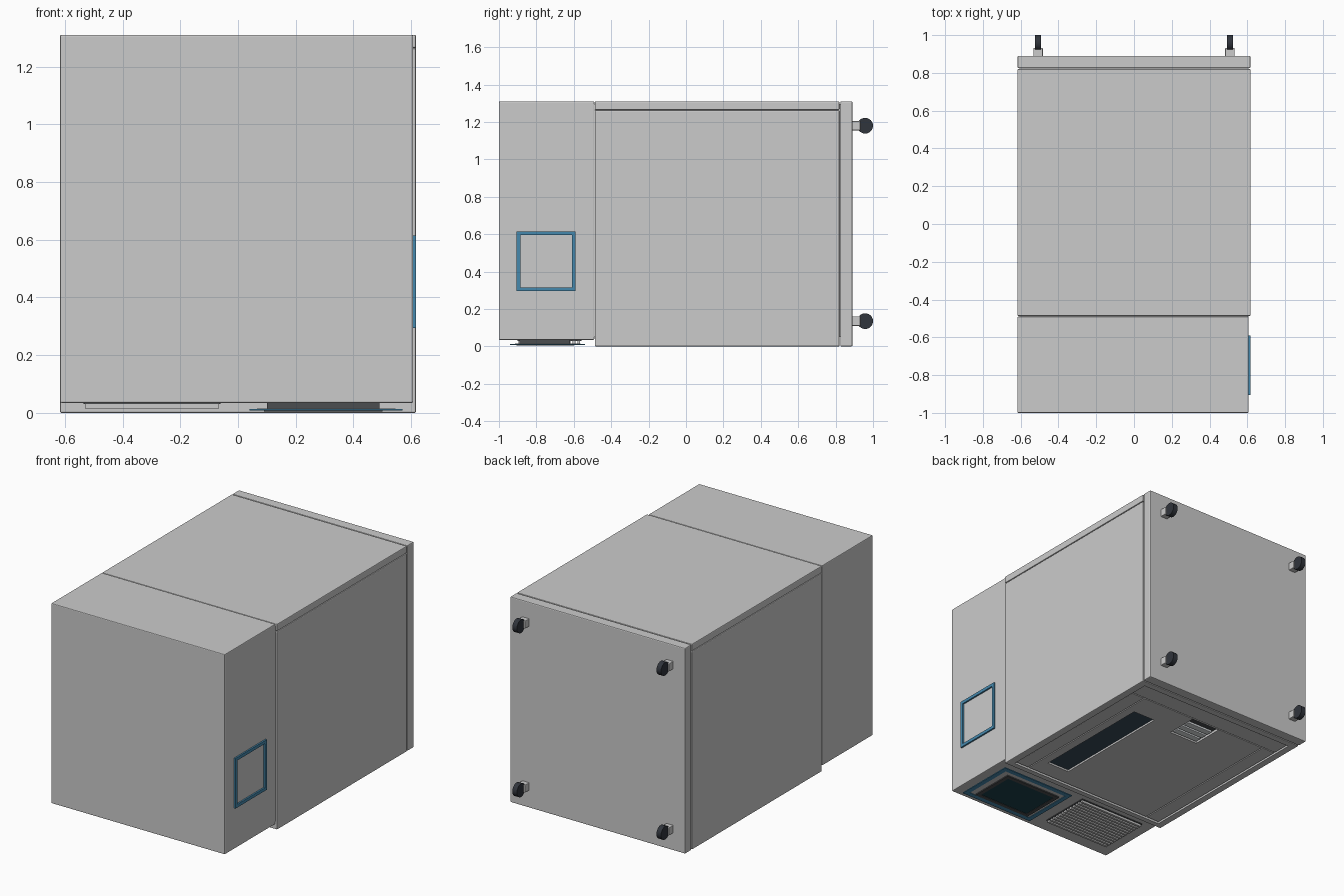
import bpy, math

if "Cube" in bpy.data.objects:
    bpy.data.objects.remove(bpy.data.objects["Cube"])


def mat(name, r, g, b):
    m = bpy.data.materials.new(name)
    m.diffuse_color = (r, g, b, 1)
    m.use_nodes = True
    m.node_tree.nodes["Principled BSDF"].inputs["Base Color"].default_value = m.diffuse_color
    return m


BLUE = mat("blue_trim", 0.06, 0.25, 0.42)
GLASS = mat("dark_glass", 0.04, 0.07, 0.10)
SCREEN = mat("screen_teal", 0.01, 0.05, 0.07)
RUBBER = mat("rubber", 0.03, 0.035, 0.045)
DARK = mat("dark_grey", 0.07, 0.075, 0.08)
METAL = mat("pale_metal", 0.75, 0.78, 0.8)


def finish(o, name, m=None, bevel=0):
    o.name = name
    if m:
        o.data.materials.append(m)
    if bevel:
        b = o.modifiers.new("bevel", 'BEVEL')
        b.width, b.segments, b.limit_method = bevel, 2, 'ANGLE'
    return o


# box from its min/max on each axis
def box(name, x, y, z, m=None, bevel=0):
    bpy.ops.mesh.primitive_cube_add(size=1)
    o = bpy.context.object
    o.location = [(a + b) / 2 for a, b in (x, y, z)]
    o.scale = [b - a for a, b in (x, y, z)]
    bpy.ops.object.transform_apply(location=True, rotation=False, scale=True)
    return finish(o, name, m, bevel)


def cut(target, x, y, z):
    c = box(target.name + "_cutter", x, y, z)
    c.hide_render = True
    c.hide_set(True)
    c.display_type = 'WIRE'
    mod = target.modifiers.new("cut", 'BOOLEAN')
    mod.object, mod.solver = c, 'EXACT'


# flat rectangular frame; axis is the index of its thin direction
def frame(name, u, v, w, t, axis, m):
    (u0, u1), (v0, v1) = u, v
    verts, faces = [], []
    rings = [(u0, u1, v0, v1), (u0 + w, u1 - w, v0 + w, v1 - w)]
    for d in t:
        for a0, a1, b0, b1 in rings:
            for a, b in ((a0, b0), (a1, b0), (a1, b1), (a0, b1)):
                p = [a, b]
                p.insert(axis, d)
                verts.append(p)
    for i in range(4):
        j = (i + 1) % 4
        faces += [(i, j, 4 + j, 4 + i), (8 + i, 12 + i, 12 + j, 8 + j),
                  (i, 8 + i, 8 + j, j), (4 + i, 4 + j, 12 + j, 12 + i)]
    me = bpy.data.meshes.new(name)
    me.from_pydata(verts, [], faces)
    o = bpy.data.objects.new(name, me)
    bpy.context.collection.objects.link(o)
    return finish(o, name, m)


W = 0.617

# cabinet shells
box("head_housing", (-W, 0.607), (-1, -0.49), (0.035, 1.31), None, 0.005)
body = box("body_housing", (-W, W), (-0.487, 0.82), (0, 1.262), None, 0.005)
cut(body, (-0.57, 0.57), (-0.45, 0.78), (-0.1, 0.03))
box("body_back_panel", (-W, W), (-0.487, 0.82), (1.265, 1.31), None, 0.005)
box("seam_core", (-0.605, 0.605), (-0.6, 0.86), (0.05, 1.295))
box("base_plinth", (-W, W), (0.825, 0.89), (0, 1.31), None, 0.006)

# door panels on the operating face
door_z = (0.006, 0.03)
door = box("main_door", (-0.465, 0.465), (-0.44, 0.655), door_z)
cut(door, (0.25, 0.41), (-0.325, 0.49), (-0.1, 0.022))
cut(door, (-0.125, 0.08), (0.44, 0.65), (-0.1, 0.024))
for s, side in ((-1, "left"), (1, "right")):
    x = sorted((s * 0.472, s * 0.563))
    box(side + "_door_strip", x, (-0.44, 0.655), door_z)
box("door_end_strip", (-0.563, 0.563), (0.662, 0.772), door_z)
box("door_window", (0.25, 0.41), (-0.325, 0.49), (0.018, 0.026), GLASS)
box("pocket_plate", (-0.125, 0.08), (0.44, 0.65), (0.022, 0.027), DARK)
for i in range(3):
    y = 0.45 + i * 0.053
    box(f"pocket_bar_{i}", (-0.115, 0.07), (y, y + 0.042),
        (0.008, 0.023), METAL, 0.004)

# control screen under the head
box("screen_mount", (0.10, 0.49), (-0.89, -0.62), (0.01, 0.036), DARK)
frame("screen_outer_trim", (0.04, 0.57), (-0.94, -0.54), 0.03, (0.008, 0.014), 2, BLUE)
box("screen_back_plate", (0.065, 0.545), (-0.915, -0.565), (0.011, 0.016))
frame("screen_bezel", (0.09, 0.50), (-0.905, -0.60), 0.025, (0.004, 0.012), 2, DARK)
box("screen_glass", (0.115, 0.475), (-0.88, -0.625), (0.006, 0.012), SCREEN)

# ventilation grille beside the screen
box("vent_back", (-0.535, -0.06), (-0.90, -0.56), (0.030, 0.036), DARK)
for i in range(13):
    y = -0.895 + i * 0.0262
    box(f"vent_slat_{i}", (-0.53, -0.065), (y, y + 0.015), (0.016, 0.032))

# blue frame on the right side of the head
frame("side_trim", (-0.905, -0.59), (0.295, 0.615), 0.02, (0.605, W), 0, BLUE)

# casters on the plinth
for sx in (-1, 1):
    for z in (0.135, 1.18):
        x = sx * 0.508
        tag = f"{'right' if sx > 0 else 'left'}_{'high' if z > 1 else 'low'}"
        box("caster_bracket_" + tag, (x - 0.025, x + 0.025), (0.885, 0.932),
            (z - 0.025, z + 0.025), None, 0.004)
        bpy.ops.mesh.primitive_cylinder_add(
            vertices=32, radius=0.042, depth=0.032,
            location=(x, 0.958, z), rotation=(0, math.pi / 2, 0))
        bpy.ops.object.shade_smooth_by_angle()
        finish(bpy.context.object, "caster_wheel_" + tag, RUBBER)
